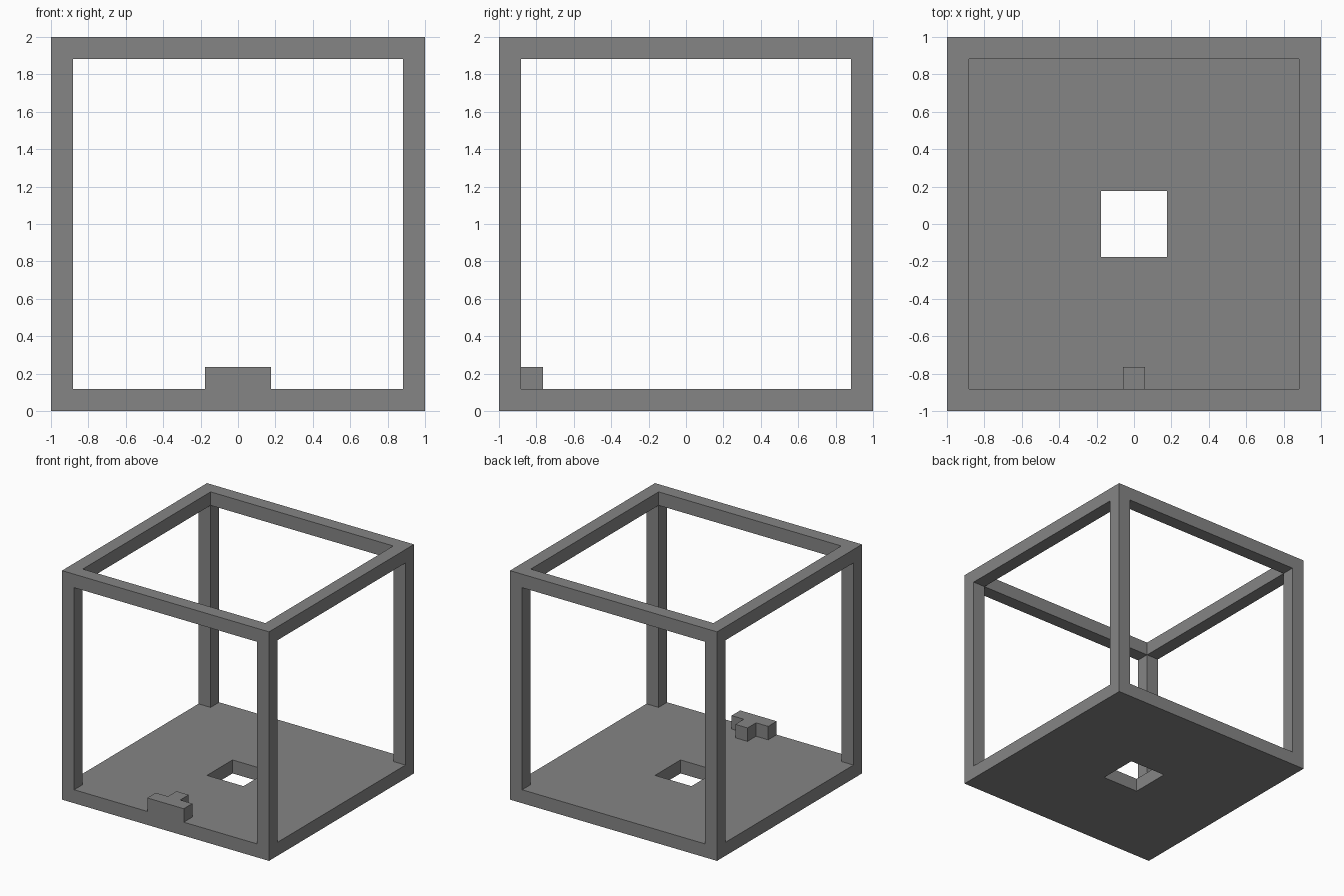
import bpy
import bmesh

if "Cube" in bpy.data.objects:
    bpy.data.objects.remove(bpy.data.objects["Cube"], do_unlink=True)

U = 2 / 17  # block unit: the model is 17 blocks wide

grey = bpy.data.materials.new("mid grey")
grey.use_nodes = True
colour = (0.235, 0.235, 0.235, 1)
grey.diffuse_color = colour
grey.node_tree.nodes["Principled BSDF"].inputs["Base Color"].default_value = colour


def finish(name, bm):
    bmesh.ops.recalc_face_normals(bm, faces=bm.faces[:])
    mesh = bpy.data.meshes.new(name)
    bm.to_mesh(mesh)
    bm.free()
    mesh.materials.append(grey)
    obj = bpy.data.objects.new(name, mesh)
    bpy.context.collection.objects.link(obj)
    return obj


def extrude_up(name, bm, height):
    """Raise the flat faces of bm into a closed solid."""
    result = bmesh.ops.extrude_face_region(bm, geom=bm.faces[:], use_keep_orig=True)
    verts = [v for v in result["geom"] if isinstance(v, bmesh.types.BMVert)]
    bmesh.ops.translate(bm, verts=verts, vec=(0, 0, height))
    return finish(name, bm)


def square_ring(name, outer, inner, z):
    """Square slab, one unit thick, with a square opening."""
    bm = bmesh.new()
    corners = [(-1, -1), (1, -1), (1, 1), (-1, 1)]
    loops = [[bm.verts.new((x * r, y * r, z)) for x, y in corners] for r in (outer, inner)]
    for i in range(4):
        j = (i + 1) % 4
        bm.faces.new((loops[0][i], loops[0][j], loops[1][j], loops[1][i]))
    return extrude_up(name, bm, U)


# Floor with central opening, and the open top frame
square_ring("floor", 1, 1.5 * U, 0)
square_ring("top_frame", 1, 1 - U, 2 - U)

# Corner posts
for side, x in (("right", -1), ("left", 1)):
    for end, y in (("front", -1), ("back", 1)):
        bm = bmesh.new()
        a, b = x * (1 - U), y * (1 - U)
        bm.faces.new([bm.verts.new((px, py, U)) for px, py in ((a, b), (x, b), (x, y), (a, y))])
        extrude_up(f"{end}_{side}_post", bm, 2 - 2 * U)

# T-shaped block on the front edge of the floor
bm = bmesh.new()
half = [(1.5, 0), (1.5, 1), (0.5, 1), (0.5, 2)]
outline = half + [(-x, y) for x, y in reversed(half)]
bm.faces.new([bm.verts.new((x * U, y * U - 1, U)) for x, y in outline])
extrude_up("front_step", bm, U)
